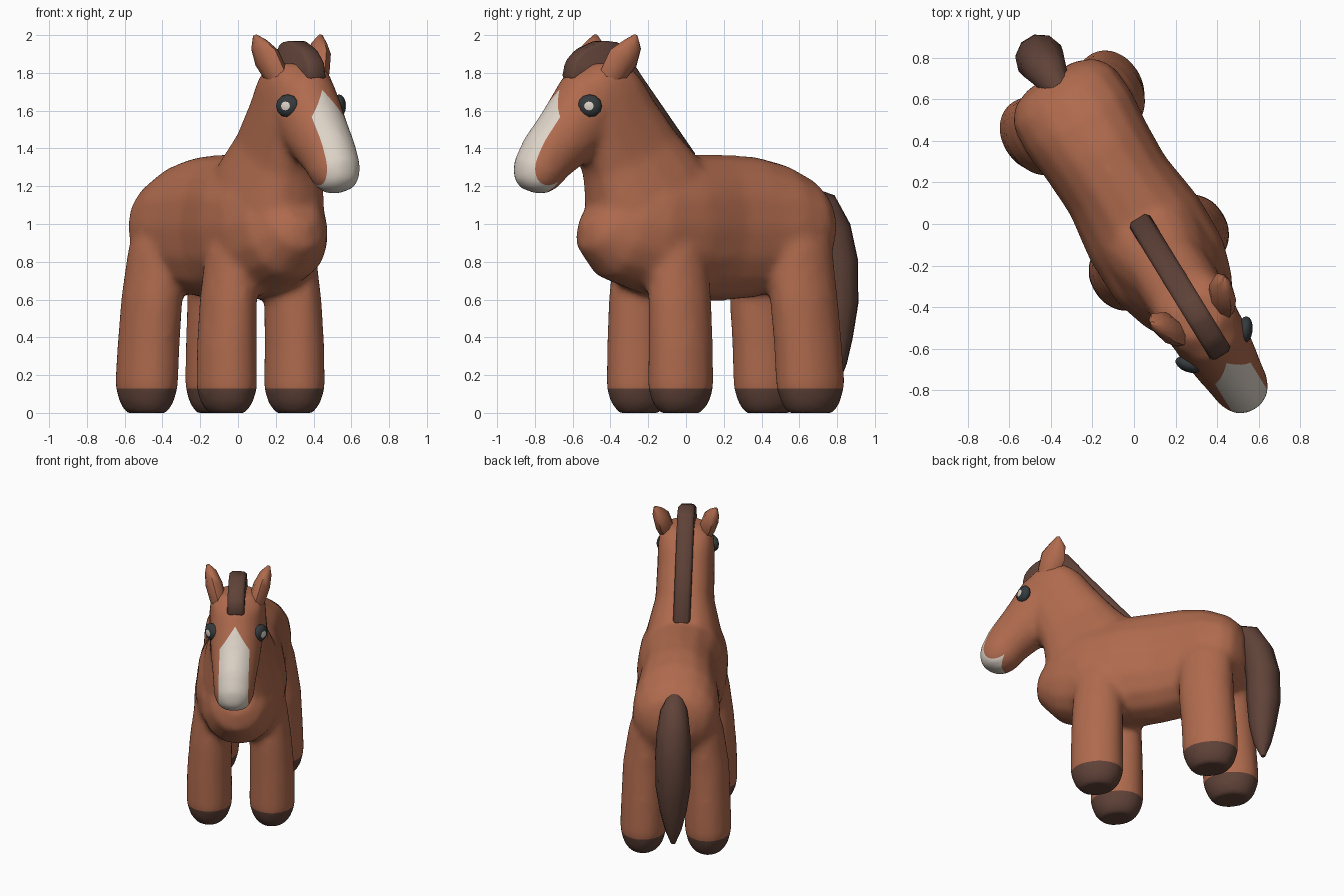
import bpy, bmesh, math
from mathutils import Vector, Matrix

if "Cube" in bpy.data.objects:
    bpy.data.objects.remove(bpy.data.objects["Cube"])

# Parts are built facing -y around x = 0, then turned to the final heading
PLACE = Matrix.Rotation(math.radians(31.5), 4, 'Z') @ Matrix.Translation((0.03, 0, 0))


def material(name, rgb):
    m = bpy.data.materials.new(name)
    m.diffuse_color = (*rgb, 1)
    m.use_nodes = True
    m.node_tree.nodes["Principled BSDF"].inputs["Base Color"].default_value = m.diffuse_color
    return m


COAT = material("chestnut coat", (0.43, 0.145, 0.075))
DARK = material("dark brown hair", (0.115, 0.055, 0.04))
WHITE = material("cream white", (0.72, 0.65, 0.57))
BLACK = material("eye black", (0.035, 0.042, 0.046))


def loft(bm, rings, n=16, square=1.0):
    """Closed tube through rings (x, y, z, half width, half depth); square < 1 is boxier."""
    def bend(v):
        return math.copysign(abs(v) ** square, v) if abs(v) > 1e-6 else 0.0
    pts = [Vector(r[:3]) for r in rings]
    loops = []
    for i, r in enumerate(rings):
        t = (pts[min(i + 1, len(pts) - 1)] - pts[max(i - 1, 0)]).normalized()
        side = (Vector((1, 0, 0)) - t * t.x).normalized()
        up = side.cross(t)
        loops.append([bm.verts.new(pts[i] + side * r[3] * bend(math.cos(a)) + up * r[4] * bend(math.sin(a)))
                      for a in (2 * math.pi * k / n for k in range(n))])
    for a, b in zip(loops, loops[1:]):
        for k in range(n):
            bm.faces.new((a[k], a[(k + 1) % n], b[(k + 1) % n], b[k]))
    bm.faces.new(loops[0])
    bm.faces.new(loops[-1])
    bmesh.ops.recalc_face_normals(bm, faces=bm.faces)


def finish(name, bm, mats, place=True, angle=None):
    me = bpy.data.meshes.new(name)
    bm.to_mesh(me)
    bm.free()
    for m in mats:
        me.materials.append(m)
    if place:
        me.transform(PLACE)
    ob = bpy.data.objects.new(name, me)
    bpy.context.collection.objects.link(ob)
    me.polygons.foreach_set("use_smooth", [True] * len(me.polygons))
    if angle:
        bpy.ops.object.select_all(action='DESELECT')
        ob.select_set(True)
        bpy.context.view_layer.objects.active = ob
        bpy.ops.object.shade_smooth_by_angle(angle=math.radians(angle))
    return ob


def mid(rows):
    return [(0, *r) for r in rows]


# Trunk, neck, head and legs, fused into one soft skin
bm = bmesh.new()
loft(bm, mid([(-.57, 1.10, .10, .13), (-.53, 1.06, .18, .235), (-.44, 1.01, .25, .31),
              (-.28, .985, .30, .352), (-.05, .982, .305, .385), (.20, .98, .27, .388),
              (.40, .985, .278, .375), (.56, .985, .295, .335), (.70, .98, .285, .265),
              (.78, .975, .23, .195), (.82, .975, .13, .10)]), square=.92)
loft(bm, mid([(-.20, 1.05, .27, .33), (-.29, 1.20, .245, .335), (-.37, 1.37, .197, .275),
              (-.485, 1.57, .192, .24), (-.53, 1.71, .19, .205), (-.54, 1.79, .178, .165),
              (-.54, 1.85, .12, .10)]), square=.75)
loft(bm, mid([(-.55, 1.78, .12, .13), (-.59, 1.70, .172, .19), (-.65, 1.58, .182, .205),
              (-.77, 1.46, .165, .18), (-.885, 1.355, .145, .157), (-.947, 1.265, .135, .14),
              (-.982, 1.205, .105, .10), (-.992, 1.178, .055, .05)]))
for s in (-1, 1):
    loft(bm, [(s * .21, -.18, -.006, .09, .11), (s * .21, -.18, .05, .132, .158),
              (s * .21, -.18, .13, .155, .182), (s * .21, -.18, .35, .152, .18),
              (s * .20, -.18, .6, .143, .177), (s * .185, -.18, .85, .125, .16),
              (s * .165, -.18, 1.0, .09, .12)])
    loft(bm, [(s * .217, .622, -.006, .095, .125), (s * .217, .622, .05, .135, .165),
              (s * .217, .622, .14, .158, .192), (s * .212, .61, .35, .156, .19),
              (s * .205, .588, .6, .152, .19), (s * .18, .578, .85, .138, .188),
              (s * .15, .57, 1.0, .115, .16)])
raw = finish("raw_skin", bm, [], place=False)
mod = raw.modifiers.new("fuse", 'REMESH')
mod.mode = 'VOXEL'
mod.voxel_size = 0.022
mod = raw.modifiers.new("soften", 'SMOOTH')
mod.factor = 0.5
mod.iterations = 12
dg = bpy.context.evaluated_depsgraph_get()
bm = bmesh.new()
bm.from_mesh(raw.evaluated_get(dg).to_mesh())
bpy.data.objects.remove(raw)
for v in bm.verts:
    v.co.z = max(v.co.z, 0)


def cut(co, no, keep):
    faces = [f for f in bm.faces if keep(f.calc_center_median())]
    edges = list({e for f in faces for e in f.edges})
    verts = list({v for f in faces for v in f.verts})
    bmesh.ops.bisect_plane(bm, geom=verts + edges + faces, dist=1e-4, plane_co=co, plane_no=no)


# Clean colour borders: hoof tops and the face blaze
HOOF, WIDE, TIP, SLOPE = 0.13, 0.1, 1.71, 0.7
CHIN = Vector((0, -.915, 1.16))
BACK = Vector((0, -.81, .58))
face = lambda c: c.y < -.72 and c.z > 1.1
cut((0, 0, HOOF), (0, 0, 1), lambda c: c.z < .3)
for s in (-1, 1):
    cut((s * WIDE, 0, 0), (1, 0, 0), face)
    cut((0, 0, TIP), (s, 0, SLOPE), face)
cut(CHIN, BACK, face)
for f in bm.faces:
    c = f.calc_center_median()
    if c.z < HOOF:
        f.material_index = 1
    elif (face(c) and (c - CHIN).dot(BACK) > 0 and abs(c.x) < WIDE
          and abs(c.x) + (c.z - TIP) * SLOPE < 0):
        f.material_index = 2
finish("body", bm, [COAT, DARK, WHITE])

# Mane with forelock: flat side profile given a thickness
bm = bmesh.new()
outline = [(-.765, 1.77), (-.745, 1.86), (-.68, 1.925), (-.56, 1.972), (-.45, 1.96), (-.31, 1.775),
           (.025, 1.36), (-.10, 1.33), (-.40, 1.66), (-.52, 1.70), (-.68, 1.70)]
base = bm.faces.new([bm.verts.new((-.057, y, z)) for y, z in outline])
ext = bmesh.ops.extrude_face_region(bm, geom=[base])["geom"]
bmesh.ops.translate(bm, vec=(.114, 0, 0), verts=[g for g in ext if isinstance(g, bmesh.types.BMVert)])
bmesh.ops.recalc_face_normals(bm, faces=bm.faces)
bmesh.ops.bevel(bm, geom=bm.edges[:], offset=.018, segments=1, affect='EDGES')
finish("mane", bm, [DARK], angle=50)

# Tail
bm = bmesh.new()
loft(bm, mid([(.74, 1.145, .06, .055), (.825, 1.10, .09, .085), (.885, .97, .112, .105),
              (.918, .80, .12, .115), (.923, .58, .117, .112), (.915, .40, .09, .09),
              (.915, .26, .055, .058), (.92, .165, .015, .015)]), 10)
finish("tail", bm, [DARK], angle=50)

for s, label in ((-1, "right"), (1, "left")):
    # Ears
    bm = bmesh.new()
    loft(bm, [(s * .10, -.59, 1.70, .045, .06), (s * .13, -.55, 1.79, .055, .08),
              (s * .16, -.505, 1.88, .057, .092), (s * .185, -.465, 1.95, .04, .058),
              (s * .205, -.455, 2.0, .01, .01)], 8)
    finish(label + "_ear", bm, [COAT], angle=50)
    # Eyes: flattened balls with a light pupil spot at the outer pole
    bm = bmesh.new()
    bmesh.ops.create_uvsphere(bm, u_segments=12, v_segments=8, radius=1)
    for f in bm.faces:
        f.material_index = int(f.calc_center_median().z > .93)
    turn = math.radians(38)
    out = Vector((s * math.cos(turn), -math.sin(turn), 0))
    bm.transform(Matrix.Translation((s * .16, -.715, 1.625)) @ out.to_track_quat('Z', 'Y').to_matrix().to_4x4()
                 @ Matrix.Diagonal((.066, .061, .036, 1)))
    finish(label + "_eye", bm, [BLACK, WHITE])
